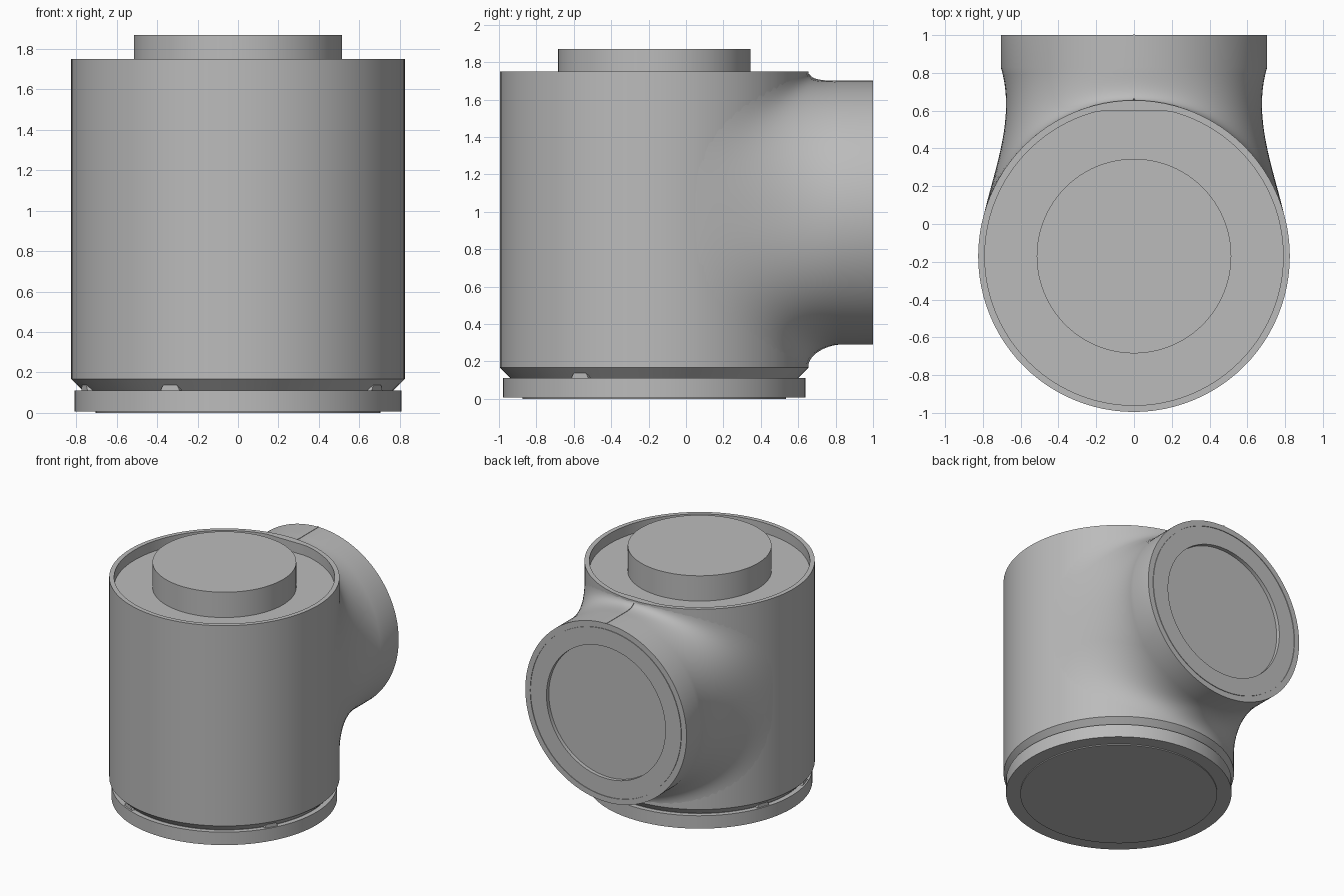
import bpy
import bmesh
from math import sin, cos, pi, radians, copysign
from mathutils import Vector, Matrix

old = bpy.data.objects.get("Cube")
if old:
    bpy.data.objects.remove(old, do_unlink=True)

SEG = 96
CY = -0.17       # body axis, y
BODY_R = 0.825
PORT_R = 0.705
PORT_Z = 0.995
PORT_Y = 0.83    # where the port barrel meets the neck

grey = bpy.data.materials.new("plain grey")
grey.use_nodes = True
grey.diffuse_color = (0.5, 0.5, 0.5, 1)
bsdf = next(n for n in grey.node_tree.nodes if n.type == 'BSDF_PRINCIPLED')
bsdf.inputs["Base Color"].default_value = grey.diffuse_color


def loft(name, rings, cap_start=True, cap_end=True):
    """Skin a list of equal-length closed rings."""
    bm = bmesh.new()
    rows = [[bm.verts.new(p) for p in ring] for ring in rings]
    for a, b in zip(rows, rows[1:]):
        n = len(a)
        for i in range(n):
            j = (i + 1) % n
            bm.faces.new((a[i], a[j], b[j], b[i]))
    if cap_start:
        bm.faces.new(rows[0])
    if cap_end:
        bm.faces.new(rows[-1])
    bmesh.ops.recalc_face_normals(bm, faces=bm.faces)
    mesh = bpy.data.meshes.new(name)
    bm.to_mesh(mesh)
    bm.free()
    mesh.materials.append(grey)
    obj = bpy.data.objects.new(name, mesh)
    bpy.context.collection.objects.link(obj)
    bpy.ops.object.select_all(action='DESELECT')
    obj.select_set(True)
    bpy.context.view_layer.objects.active = obj
    bpy.ops.object.shade_smooth_by_angle(angle=radians(30))
    return obj


def angles():
    return [2 * pi * i / SEG for i in range(SEG)]


def upright_ring(r, z, y_max=9):
    return [Vector((r * cos(a), min(CY + r * sin(a), y_max), z)) for a in angles()]


def port_ring(r, y):
    return [Vector((r * cos(a), y, PORT_Z + r * sin(a))) for a in angles()]


def neck_point(a, t):
    """Blend from the port barrel to the body wall, tangent to both."""
    c, s = cos(a), sin(a)
    u = copysign(abs(c) ** 0.8, c)
    v = copysign(abs(s) ** 0.8, s)
    phi = u * radians(78)
    r = BODY_R - 0.001
    p0 = Vector((PORT_R * c, PORT_Y, PORT_Z + PORT_R * s))
    p1 = Vector((r * sin(phi), CY + r * cos(phi),
                 PORT_Z + v * (0.755 if v > 0 else 0.825)))
    size = (p1 - p0).length
    m0 = Vector((-0.3 * c * abs(c) ** 3, -1, 0)) * size
    m1 = Vector((u * cos(phi), -u * sin(phi), v)).normalized() * size
    h = t * t * (3 - 2 * t)
    return p0 * (1 - h) + p1 * h + m0 * t * (1 - t) ** 2 - m1 * t * t * (1 - t)


# Main body with chamfered foot and recessed top, flattened at the back
body = [upright_ring(r, z) for r, z in
        ((0.77, 0.1), (0.77, 0.112), (BODY_R, 0.167), (BODY_R, 1.75))]
body += [upright_ring(0.79, z, 0.6) for z in (1.75, 1.67)]
loft("body", body)

# Raised hub in the top recess
loft("top_hub", [upright_ring(0.515, z) for z in (1.66, 1.87)])

# Base ring and thin bottom plate
loft("base_disc", [upright_ring(0.808, z) for z in (0.008, 0.11)])
loft("bottom_plate", [upright_ring(0.705, z) for z in (0, 0.02)])

# Back port: recessed face, fine groove, barrel and blended neck
port = [port_ring(r, y) for r, y in
        ((0.52, 0.97), (0.52, 1), (0.657, 1), (0.657, 0.995),
         (0.662, 0.995), (0.662, 1), (PORT_R, 1))]
STEPS = 20
port += [[neck_point(a, k / STEPS) for a in angles()] for k in range(STEPS + 1)]
loft("back_port", port, cap_end=False)

# Fine seam along the top of the neck
path = [Vector((0, 0.999, PORT_Z + PORT_R))]
path += [neck_point(pi / 2, k / 10) for k in range(10)]
seam = []
for p in path:
    lift = Vector((0, 0.003, 0.003))
    seam.append([p + Vector((sx * 0.006, 0, 0)) + lift * sz
                 for sx, sz in ((-1, -1), (1, -1), (1, 1), (-1, 1))])
loft("neck_seam", seam)

# Small round lugs in the chamfer
for n, deg in enumerate((-30, -115, 160, 197)):
    turn = Matrix.Translation((0, CY, 0.1)) @ Matrix.Rotation(radians(deg), 4, 'Z')
    rings = [[turn @ Vector((d, 0.052 * cos(k * pi / 12), 0.052 * sin(k * pi / 12)))
              for k in range(13)] for d in (0.7, 0.795)]
    loft(f"foot_lug_{n + 1}", rings)
